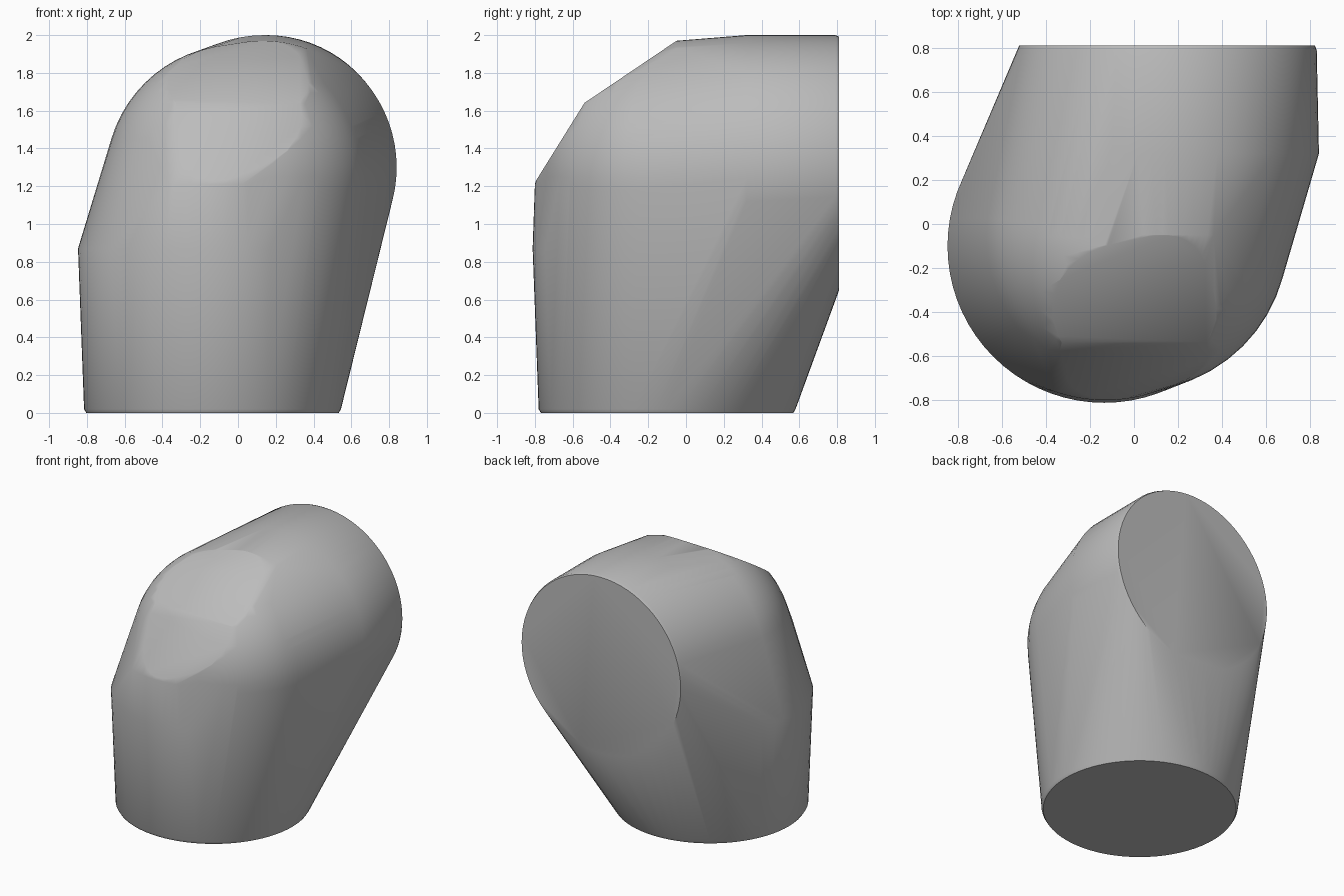
import bpy, bmesh, math
from mathutils import Vector

if "Cube" in bpy.data.objects:
    bpy.data.objects.remove(bpy.data.objects["Cube"])

mat = bpy.data.materials.new("plain_grey")
mat.use_nodes = True
grey = (0.5, 0.5, 0.5, 1)
mat.diffuse_color = grey
mat.node_tree.nodes["Principled BSDF"].inputs["Base Color"].default_value = grey

bm = bmesh.new()


def ring(center, radius, axis, middle=0, spread=180, count=72):
    """Ring, or arc around a middle angle, across the given axis."""
    for i in range(count):
        a = math.radians(middle - spread + 2 * spread * i / count)
        u, v = radius * math.cos(a), radius * math.sin(a)
        offset = Vector((u, v, 0)) if axis == "z" else Vector((u, 0, v))
        bm.verts.new(Vector(center) + offset)


# Upright tube with a slightly rounded base
ring((-0.135, -0.10, 0), 0.668, "z")
ring((-0.135, -0.10, 0.02), 0.68, "z")
ring((-0.135, -0.10, 0.87), 0.712, "z")
ring((-0.13, -0.10, 1.21), 0.70, "z", -90, 20, 16)

# Rearward tube with a slightly rounded mouth
ring((0.15, 0.81, 1.32), 0.672, "y")
ring((0.15, 0.79, 1.32), 0.68, "y")
ring((0.14, 0.32, 1.30), 0.70, "y")
ring((0.13, -0.05, 1.29), 0.68, "y", 90, 20, 16)

# Rounded knuckle between the tubes
ball = bmesh.new()
bmesh.ops.create_uvsphere(ball, u_segments=48, v_segments=32, radius=0.70)
for v in ball.verts:
    bm.verts.new(v.co + Vector((0, -0.06, 1.25)))
ball.free()


def wrap():
    """Stretch one closed skin over all the points."""
    found = bmesh.ops.convex_hull(bm, input=bm.verts[:])
    loose = {v for v in found["geom_interior"] if isinstance(v, bmesh.types.BMVert)}
    bmesh.ops.delete(bm, geom=list(loose), context="VERTS")


wrap()

# Two flats planed off the outside of the bend
for point, normal in (((0, -0.80, 1.22), (0, -0.85, 0.53)),
                      ((0, -0.05, 1.97), (0, -0.56, 0.83))):
    bmesh.ops.bisect_plane(bm, geom=bm.verts[:] + bm.edges[:] + bm.faces[:],
                           plane_co=point, plane_no=normal, clear_outer=True)
    border = [e for e in bm.edges if e.is_boundary]
    bmesh.ops.holes_fill(bm, edges=border, sides=0)

bmesh.ops.dissolve_limit(bm, angle_limit=0.01, verts=bm.verts[:], edges=bm.edges[:])
bmesh.ops.recalc_face_normals(bm, faces=bm.faces[:])
mesh = bpy.data.meshes.new("elbow_body")
bm.to_mesh(mesh)
bm.free()
mesh.materials.append(mat)

elbow = bpy.data.objects.new("elbow_body", mesh)
bpy.context.collection.objects.link(elbow)
bpy.context.view_layer.objects.active = elbow
elbow.select_set(True)
bpy.ops.object.shade_smooth_by_angle(angle=math.radians(35))
